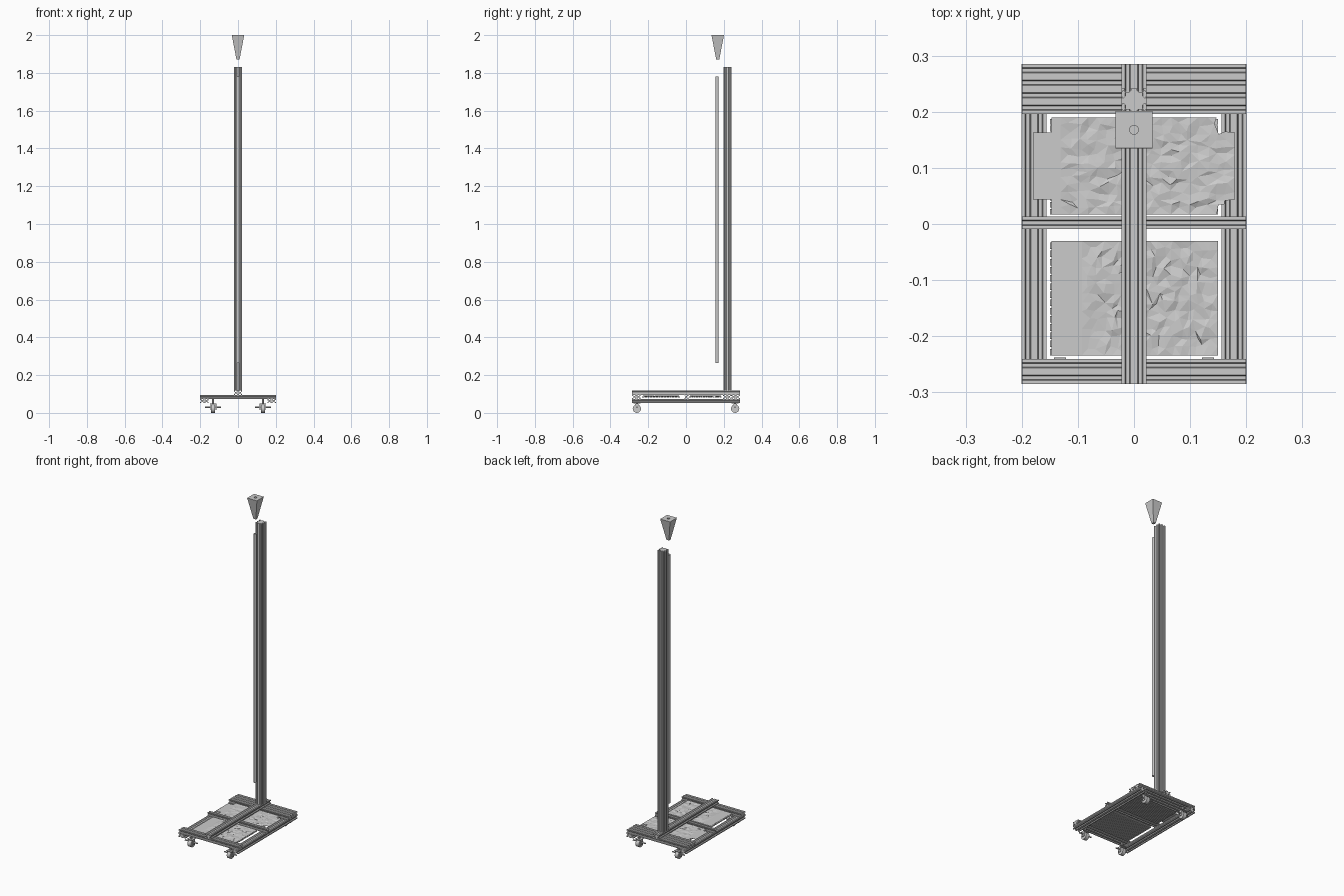
import bpy, bmesh, math, random
from mathutils import Vector, Matrix

random.seed(4)
cube = bpy.data.objects.get("Cube")
if cube:
    bpy.data.objects.remove(cube)

grey = bpy.data.materials.new("plain grey")
grey.use_nodes = True
grey.diffuse_color = (0.6, 0.6, 0.6, 1)
grey.node_tree.nodes["Principled BSDF"].inputs["Base Color"].default_value = (0.6, 0.6, 0.6, 1)

CELL = 0.0222          # width of one slot module
MM = CELL / 20


def finish(name, bm, smooth=False):
    bmesh.ops.recalc_face_normals(bm, faces=bm.faces)
    mesh = bpy.data.meshes.new(name)
    bm.to_mesh(mesh)
    bm.free()
    mesh.materials.append(grey)
    obj = bpy.data.objects.new(name, mesh)
    bpy.context.collection.objects.link(obj)
    if smooth:
        for o in bpy.context.selected_objects:
            o.select_set(False)
        obj.select_set(True)
        bpy.context.view_layer.objects.active = obj
        bpy.ops.object.shade_smooth_by_angle(angle=math.radians(35))
    return obj


def slotted_section(nu, nv):
    """Outline of an aluminium extrusion, nu by nv slot modules."""
    half = [(-4.6, 0), (-3.1, 1.8), (-5.5, 1.8), (-5.5, 3), (-2.8, 6)]
    slot = half + [(-a, d) for a, d in reversed(half)]
    points = []
    for side in range(4):
        along, across = (nu, nv) if side % 2 == 0 else (nv, nu)
        turn = Matrix.Rotation(side * math.pi / 2, 2)
        start = -along * CELL / 2
        low = -across * CELL / 2
        points.append(turn @ Vector((start, low)))
        for k in range(along):
            mid = start + (k + 0.5) * CELL
            points += [turn @ Vector((mid + a * MM, low + d * MM)) for a, d in slot]
    return points


def extrusion(name, nu, nv, axis, start, end, centre):
    """Slotted bar along an axis; centre gives the other two coordinates."""
    def place(p, t):
        if axis == "x":
            return (t, centre[0] + p.x, centre[1] + p.y)
        if axis == "y":
            return (centre[0] + p.x, t, centre[1] + p.y)
        return (centre[0] + p.x, centre[1] + p.y, t)
    section = slotted_section(nu, nv)
    bm = bmesh.new()
    a = [bm.verts.new(place(p, start)) for p in section]
    b = [bm.verts.new(place(p, end)) for p in section]
    bm.faces.new(a)
    bm.faces.new(b)
    for i in range(len(a)):
        j = (i + 1) % len(a)
        bm.faces.new((a[i], a[j], b[j], b[i]))
    return finish(name, bm)


def add_box(bm, lo, hi):
    lo, hi = Vector(lo), Vector(hi)
    size = Matrix.Diagonal((hi - lo).to_4d())
    bmesh.ops.create_cube(bm, size=1, matrix=Matrix.Translation((lo + hi) / 2) @ size)


def add_rod(bm, centre, radius, length, axis="x", sides=16):
    turn = Matrix.Rotation(math.pi / 2, 4, "Y") if axis == "x" else Matrix()
    bmesh.ops.create_cone(bm, cap_ends=True, segments=sides, radius1=radius, radius2=radius,
                          depth=length, matrix=Matrix.Translation(centre) @ turn)


# Base frame: side rails, cross beams and the long centre beam, stacked in layers
Z0 = 0.0515
LOW, MID, TOP = [Z0 + CELL * (k + 0.5) for k in range(3)]
for side, x in (("left", 0.178), ("right", -0.178)):
    extrusion(side + "_rail", 2, 1, "y", -0.285, 0.285, (x, LOW))
for name, n, y in (("front_beam", 2, -0.2628), ("middle_beam", 1, 0.002),
                   ("rear_beam_inner", 2, 0.2184), ("rear_beam_outer", 2, 0.2628)):
    extrusion(name, n, 1, "x", -0.2, 0.2, (y, MID))
extrusion("centre_beam", 2, 1, "y", -0.285, 0.285, (0, TOP))

# Mast
extrusion("mast", 2, 2, "z", Z0 + 3 * CELL, 1.83, (0, 0.22))

# Thin rod standing in front of the mast
bm = bmesh.new()
add_rod(bm, (0, 0.165, 1.0225), 0.008, 1.515, "z")
finish("thin_rod", bm, True)

# Inverted pyramid with a round recess in its top
bm = bmesh.new()
rings = []
for half, z in ((0.008, 1.87), (0.033, 2.0)):
    rings.append([bm.verts.new((half * sx, 0.168 + half * sy, z))
                  for sx, sy in ((-1, -1), (1, -1), (1, 1), (-1, 1))])
bm.faces.new(rings[0])
for i in range(4):
    j = (i + 1) % 4
    bm.faces.new((rings[0][i], rings[0][j], rings[1][j], rings[1][i]))
SIDES = 16
hole = [[bm.verts.new((0.008 * math.cos(k * math.tau / SIDES - math.pi * 0.75),
                       0.168 + 0.008 * math.sin(k * math.tau / SIDES - math.pi * 0.75), z))
         for k in range(SIDES)] for z in (2.0, 1.98)]
step = SIDES // 4
for i in range(4):
    arc = [hole[0][(i * step + k) % SIDES] for k in range(step + 1)]
    bm.faces.new([rings[1][i], rings[1][(i + 1) % 4]] + arc[::-1])
for k in range(SIDES):
    j = (k + 1) % SIDES
    bm.faces.new((hole[0][k], hole[0][j], hole[1][j], hole[1][k]))
bm.faces.new(hole[1])
finish("top_pyramid", bm)


def deck(name, x0, x1, y0, y1, z, notch):
    """Crumpled sheet above a row of slats."""
    bm = bmesh.new()
    nx, ny = 22, 13
    grid = bmesh.ops.create_grid(bm, x_segments=nx, y_segments=ny, size=0.5)
    for v in grid["verts"]:
        edge = v.is_boundary
        v.co.x = (x0 + x1) / 2 + v.co.x * (x1 - x0)
        v.co.y = (y0 + y1) / 2 + v.co.y * (y1 - y0)
        v.co.z = z
        if not edge and v.co.x > x0 + 0.06:
            v.co += Vector((random.uniform(-0.005, 0.005), random.uniform(-0.005, 0.005),
                            random.uniform(-0.003, 0.002)))
    if notch:
        corner = [f for f in bm.faces if abs(f.calc_center_median().x) > 0.155
                  and abs(f.calc_center_median().y - (y0 + y1) / 2) > 0.062]
        bmesh.ops.delete(bm, geom=corner, context="FACES")
    bmesh.ops.triangulate(bm, faces=bm.faces)
    finish(name + "_sheet", bm)
    bm = bmesh.new()
    count = 14
    pitch = (y1 - y0) / count
    half = min(x1, 0.15)
    for k in range(count):
        y = y0 + k * pitch
        add_box(bm, (-half, y, z - 0.009), (half, y + pitch * 0.8, z - 0.004))
    finish(name + "_slats", bm)


deck("front_deck", -0.147, 0.15, -0.234, -0.03, 0.09, False)
deck("rear_deck", -0.18, 0.18, 0.017, 0.19, 0.09, True)

# Casters under the four corners
for sx, side in ((1, "left"), (-1, "right")):
    for sy, end in ((-1, "front"), (1, "rear")):
        x, y = sx * 0.132, sy * 0.26
        bm = bmesh.new()
        add_rod(bm, (x, y, 0.022), 0.022, 0.022)
        add_rod(bm, (x, y, 0.03), 0.004, 0.085, sides=8)
        finish(end + "_" + side + "_wheel", bm, True)
        bm = bmesh.new()
        for d in (-1, 1):
            add_box(bm, (x + d * 0.015 - 0.002, y - 0.009, 0.016),
                    (x + d * 0.015 + 0.002, y + 0.009, 0.05))
        add_box(bm, (x - 0.017, y - 0.018, 0.046), (x + 0.017, y + 0.018, 0.05))
        add_rod(bm, (x, y, 0.061), 0.006, 0.026, "z", 8)
        finish(end + "_" + side + "_fork", bm)
